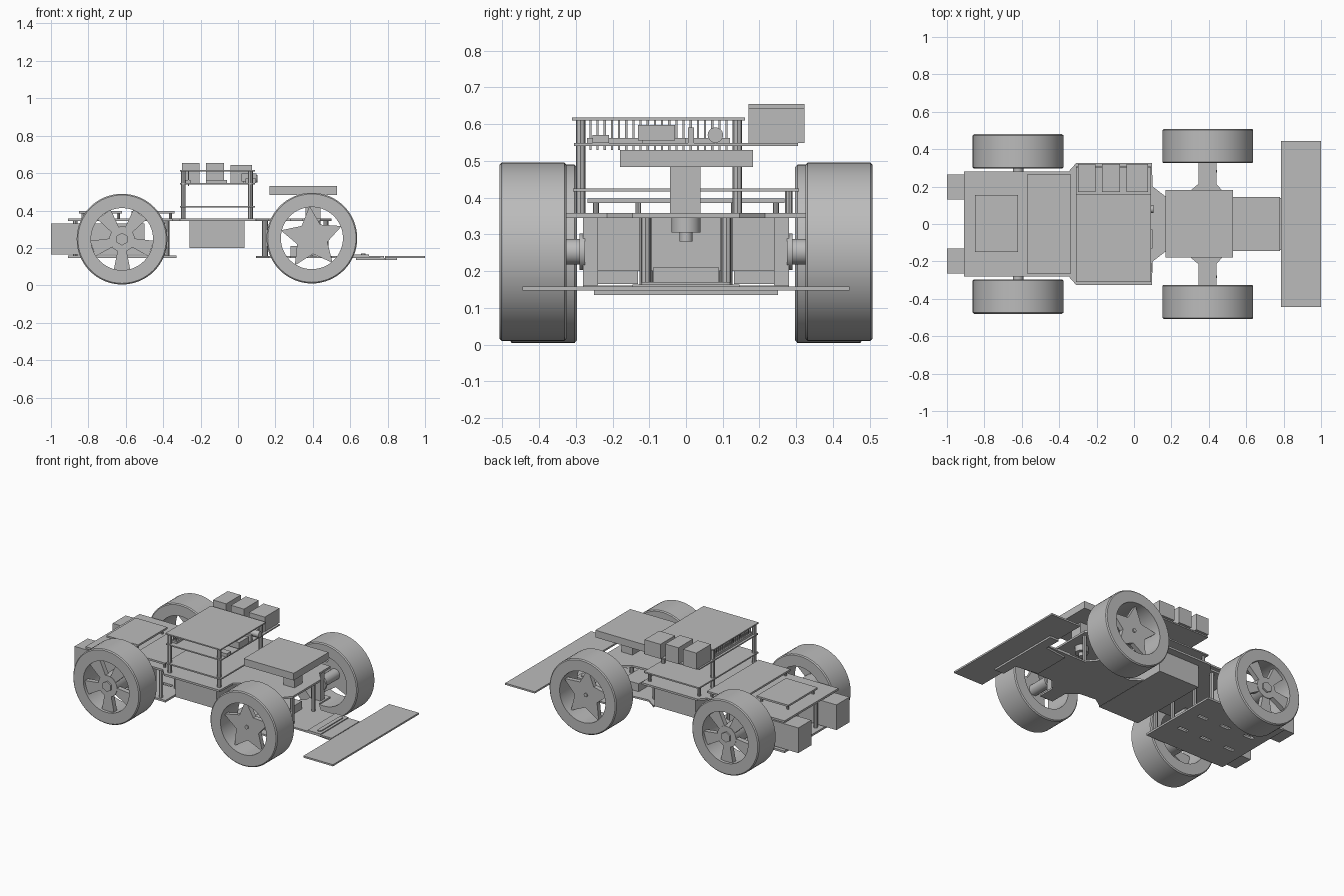
import bpy, bmesh, math
from mathutils import Vector, Matrix

if "Cube" in bpy.data.objects:
    bpy.data.objects.remove(bpy.data.objects["Cube"], do_unlink=True)

GREY = (0.5, 0.5, 0.5, 1)
grey = bpy.data.materials.new("plain grey")
grey.use_nodes = True
grey.diffuse_color = GREY
grey.node_tree.nodes["Principled BSDF"].inputs["Base Color"].default_value = GREY


def finish(name, bm, smooth=False):
    bmesh.ops.recalc_face_normals(bm, faces=bm.faces)
    mesh = bpy.data.meshes.new(name)
    bm.to_mesh(mesh)
    bm.free()
    mesh.materials.append(grey)
    ob = bpy.data.objects.new(name, mesh)
    bpy.context.collection.objects.link(ob)
    if smooth:
        bpy.ops.object.select_all(action="DESELECT")
        ob.select_set(True)
        bpy.context.view_layer.objects.active = ob
        bpy.ops.object.shade_smooth_by_angle(angle=math.radians(35))
    return ob


def add_box(bm, x, y, z):
    m = Matrix.Translation([sum(p) / 2 for p in (x, y, z)])
    s = Matrix.Diagonal([p[1] - p[0] for p in (x, y, z)] + [1])
    bmesh.ops.create_cube(bm, size=1, matrix=m @ s)


def box(name, x, y, z):
    bm = bmesh.new()
    add_box(bm, x, y, z)
    return finish(name, bm)


def add_prism(bm, pts, lo, hi, place):
    """Extrude a 2D outline; place maps (u, v, depth) to a position."""
    face = bm.faces.new([bm.verts.new(place(u, v, lo)) for u, v in pts])
    ext = bmesh.ops.extrude_face_region(bm, geom=[face])["geom"]
    move = Vector(place(0, 0, hi)) - Vector(place(0, 0, lo))
    bmesh.ops.translate(bm, vec=move, verts=[g for g in ext if isinstance(g, bmesh.types.BMVert)])
    bm.faces.new([bm.verts.new(place(u, v, lo)) for u, v in reversed(pts)])
    bmesh.ops.remove_doubles(bm, verts=bm.verts, dist=1e-6)


def plate(name, half, z):
    """Flat plate from one half outline, mirrored across the centre line."""
    bm = bmesh.new()
    pts = half + [(x, -y) for x, y in reversed(half)]
    face = bm.faces.new([bm.verts.new((x, y, z[0])) for x, y in pts])
    ext = bmesh.ops.extrude_face_region(bm, geom=[face], use_keep_orig=True)["geom"]
    bmesh.ops.translate(bm, vec=(0, 0, z[1] - z[0]),
                        verts=[g for g in ext if isinstance(g, bmesh.types.BMVert)])
    return finish(name, bm)


def add_cyl(bm, a, b, r, sides=16):
    a, b = Vector(a), Vector(b)
    rot = (b - a).to_track_quat("Z", "Y").to_matrix().to_4x4()
    bmesh.ops.create_cone(bm, cap_ends=True, segments=sides, radius1=r, radius2=r,
                          depth=(b - a).length, matrix=Matrix.Translation((a + b) / 2) @ rot)


def posts(name, xs, ys, z, r=0.01):
    bm = bmesh.new()
    for x in xs:
        for y in ys:
            add_cyl(bm, (x, y, z[0]), (x, y, z[1]), r, 8)
    return finish(name, bm, True)


def polar(r, deg):
    return r * math.cos(math.radians(deg)), r * math.sin(math.radians(deg))


def tyre(name, c, side, y0, y1):
    bm = bmesh.new()
    profile = [(0.166, y0), (0.236, y0), (0.2425, y0 + 0.006),
               (0.2425, y1 - 0.006), (0.236, y1), (0.166, y1)]
    n, rings = 64, []
    for i in range(n):
        ring = []
        for r, y in profile:
            u, v = polar(r, i * 360 / n)
            ring.append(bm.verts.new((c[0] + u, side * y, c[1] + v)))
        rings.append(ring)
    for i in range(n):
        a, b = rings[i], rings[(i + 1) % n]
        for j in range(len(profile)):
            k = (j + 1) % len(profile)
            bm.faces.new((a[j], a[k], b[k], b[j]))
    finish(name, bm, True)


def prism_y(name, c, side, outlines, y0, y1):
    bm = bmesh.new()
    for pts in outlines:
        part = bmesh.new()
        add_prism(part, pts, y0, y1, lambda u, v, d: (c[0] + u, side * d, c[1] + v))
        tmp = bpy.data.meshes.new("part")
        part.to_mesh(tmp)
        part.free()
        bm.from_mesh(tmp)
        bpy.data.meshes.remove(tmp)
    return finish(name, bm)


REAR, FRONT = (-0.62, 0.247), (0.395, 0.2525)
for side, label in ((1, "left"), (-1, "right")):
    # Rear wheel: five flared spokes, round hub and hex nut
    tyre(f"rear_tyre_{label}", REAR, side, 0.297, 0.48)
    spokes = []
    for k in range(5):
        d = 54 + 72 * k
        spokes.append([polar(0.06, d - 22), polar(0.17, d - 15), polar(0.17, d + 15), polar(0.06, d + 22)])
    prism_y(f"rear_spokes_{label}", REAR, side, spokes, 0.43, 0.462)
    bm = bmesh.new()
    for r, y0, y1, n in ((0.068, 0.33, 0.465, 32), (0.034, 0.46, 0.475, 6), (0.028, 0.25, 0.34, 16)):
        add_cyl(bm, (REAR[0], side * y0, REAR[1]), (REAR[0], side * y1, REAR[1]), r, n)
    finish(f"rear_hub_{label}", bm, True)

    # Front wheel: five-pointed star hub
    tyre(f"front_tyre_{label}", FRONT, side, 0.325, 0.508)
    star = [polar(0.172 if i % 2 == 0 else 0.085, 94 + 36 * i) for i in range(10)]
    prism_y(f"front_star_{label}", FRONT, side, [star], 0.44, 0.47)
    bm = bmesh.new()
    for r, y0, y1 in ((0.035, 0.29, 0.45), (0.012, 0.44, 0.478), (0.05, 0.275, 0.29)):
        add_cyl(bm, (FRONT[0], side * y0, FRONT[1]), (FRONT[0], side * y1, FRONT[1]), r)
    finish(f"front_axle_{label}", bm, True)
    box(f"steering_knuckle_{label}", (0.36, 0.43), sorted((side * 0.24, side * 0.28)), (0.16, 0.345))

    # Rear drive motor
    box(f"rear_motor_{label}", (-1.0, -0.5), sorted((side * 0.13, side * 0.265)), (0.165, 0.33))

# Main decks
arms = [(0.165, 0.15), (0.28, 0.16), (0.345, 0.215), (0.345, 0.33),
        (0.44, 0.33), (0.44, 0.215), (0.5, 0.145)]
plate("upper_deck", [(-0.91, 0.28), (-0.35, 0.28), (-0.31, 0.325), (0.095, 0.325),
                     (0.1, 0.2)] + arms, (0.345, 0.358))
plate("front_lower_deck", [(0.095, 0.2)] + arms + [(0.78, 0.145)], (0.147, 0.158))
rear_deck = plate("rear_lower_deck", [(-0.91, 0.28), (-0.33, 0.28)], (0.147, 0.16))

# Bumper assembly
plate("bumper_bracket", [(0.63, 0.12), (0.785, 0.14), (0.785, 0.25), (0.85, 0.25)], (0.135, 0.147))
box("bumper", (0.785, 1.0), (-0.445, 0.445), (0.147, 0.158))
box("bracket_cover", (0.605, 0.7), (-0.145, 0.145), (0.156, 0.164))
slot = [(0.67 + polar(0.013, a)[0], 0.11 + polar(0.013, a)[1]) for a in range(180, -1, -30)]
plate("bracket_rail", slot, (0.162, 0.17))

# Slots through the rear deck
bm = bmesh.new()
for x in (-0.8, -0.62, -0.45):
    for y in (-0.09, 0.09):
        add_box(bm, (x - 0.035, x + 0.035), (y - 0.012, y + 0.012), (0.1, 0.16 + 0.04))
cutter = finish("slot_cutter", bm)
cutter.hide_render = True
cutter.hide_viewport = True
cut = rear_deck.modifiers.new("slots", "BOOLEAN")
cut.object = cutter
cut.operation = "DIFFERENCE"
cut.solver = "EXACT"

# Battery and deck posts
box("battery", (-0.26, 0.035), (-0.275, 0.275), (0.2, 0.345))
posts("front_deck_posts", (0.145,), (-0.11, 0.11), (0.155, 0.35), 0.016)
posts("nose_posts", (0.47,), (-0.11, 0.11), (0.155, 0.35), 0.013)
posts("rear_deck_posts", (-0.87, -0.38), (-0.1, 0.1), (0.155, 0.35), 0.013)
posts("rear_side_posts", (-0.38,), (-0.255, 0.255), (0.155, 0.35), 0.013)
box("steering_servo", (0.28, 0.4), (-0.09, 0.09), (0.158, 0.21))

# Rear circuit boards
box("rear_board_small", (-0.85, -0.62), (-0.15, 0.155), (0.385, 0.397))
box("rear_board_wide", (-0.57, -0.34), (-0.268, 0.268), (0.385, 0.397))
posts("small_board_posts", (-0.83, -0.64), (-0.13, 0.13), (0.355, 0.39), 0.008)
posts("wide_board_posts", (-0.55, -0.36), (-0.245, 0.245), (0.355, 0.39), 0.008)

# Central electronics stack
box("stack_deck_low", (-0.31, 0.09), (-0.308, 0.308), (0.416, 0.425))
box("computer_board", (-0.31, 0.09), (-0.305, 0.305), (0.54, 0.548))
box("stack_roof", (-0.31, 0.09), (-0.31, 0.16), (0.61, 0.618))
posts("stack_posts", (-0.293, 0.066), (-0.287, 0.14), (0.355, 0.615), 0.013)
posts("low_deck_posts", (-0.293, 0.066), (0.28,), (0.355, 0.42), 0.01)
for i, (x0, x1, top) in enumerate(((-0.3, -0.205, 0.655), (-0.17, -0.075, 0.655), (-0.04, 0.075, 0.643))):
    box(f"port_block_{i + 1}", (x0, x1), (0.17, 0.322), (0.548, top))
box("video_port", (0.02, 0.1), (-0.13, -0.03), (0.555, 0.597))
box("power_port", (0.04, 0.097), (-0.255, -0.21), (0.548, 0.57))
box("camera_port", (0.03, 0.09), (0.005, 0.022), (0.548, 0.59))
box("processor", (-0.17, -0.06), (-0.12, 0), (0.548, 0.562))
bm = bmesh.new()
add_cyl(bm, (0.03, 0.08, 0.57), (0.105, 0.08, 0.57), 0.021)
finish("audio_port", bm, True)
bm = bmesh.new()
for i in range(20):
    for x in (-0.285, -0.265):
        y = -0.26 + i * 0.0195
        add_box(bm, (x - 0.003, x + 0.003), (y - 0.003, y + 0.003), (0.53, 0.612))
add_box(bm, (-0.295, -0.255), (-0.27, 0.12), (0.548, 0.562))
finish("pin_header", bm)

# Front sensor on its mast
box("sensor_box", (0.168, 0.53), (-0.18, 0.182), (0.483, 0.53))
box("sensor_mast", (0.36, 0.44), (-0.044, 0.04), (0.355, 0.485))
bm = bmesh.new()
add_cyl(bm, (0.4, 0, 0.305), (0.4, 0, 0.346), 0.04, 24)
add_cyl(bm, (0.4, 0, 0.28), (0.4, 0, 0.31), 0.018, 24)
finish("steering_pivot", bm, True)
